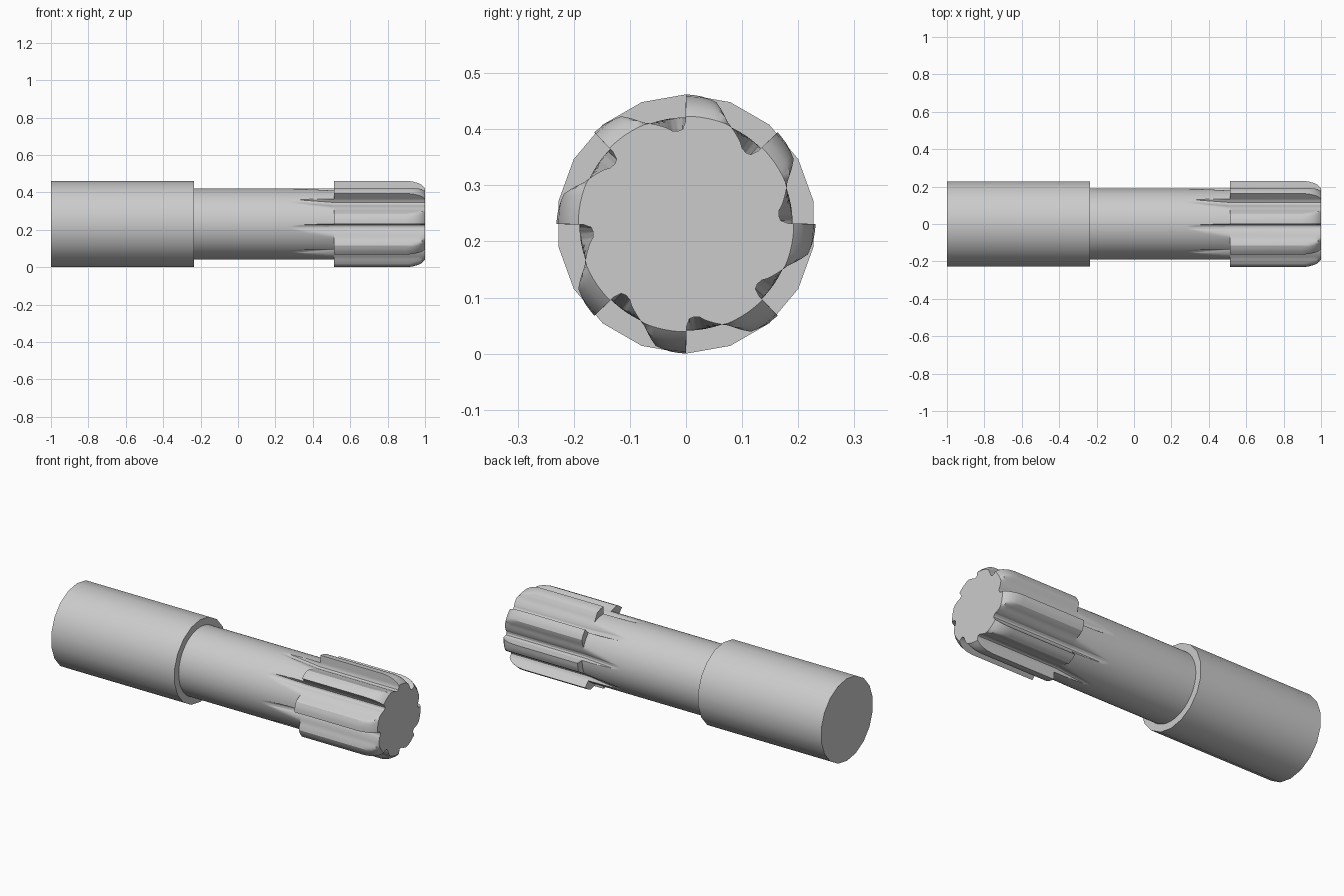
import bpy, bmesh
from math import sin, cos, radians

cube = bpy.data.objects.get("Cube")
if cube:
    bpy.data.objects.remove(cube, do_unlink=True)

AXIS_Z = 0.231
NECK_R = 0.19
TEETH = 8

steel = bpy.data.materials.new("steel_grey")
steel.use_nodes = True
steel.diffuse_color = (0.6, 0.6, 0.6, 1)
steel.node_tree.nodes["Principled BSDF"].inputs["Base Color"].default_value = (0.6, 0.6, 0.6, 1)


def loft(name, rings):
    """Skin closed rings of points and cap both ends."""
    bm = bmesh.new()
    loops = [[bm.verts.new(p) for p in ring] for ring in rings]
    n = len(loops[0])
    for a, b in zip(loops, loops[1:]):
        for i in range(n):
            j = (i + 1) % n
            bm.faces.new((a[i], a[j], b[j], b[i]))
    bm.faces.new(loops[0])
    bm.faces.new(loops[-1])
    bmesh.ops.remove_doubles(bm, verts=bm.verts, dist=1e-5)
    bmesh.ops.recalc_face_normals(bm, faces=bm.faces)
    mesh = bpy.data.meshes.new(name)
    bm.to_mesh(mesh)
    bm.free()
    mesh.materials.append(steel)
    obj = bpy.data.objects.new(name, mesh)
    bpy.context.collection.objects.link(obj)
    bpy.ops.object.select_all(action='DESELECT')
    obj.select_set(True)
    bpy.context.view_layer.objects.active = obj
    bpy.ops.object.shade_smooth_by_angle(angle=radians(28))
    return obj


def polar_ring(x, section):
    return [(x, r * sin(radians(a)), AXIS_Z + r * cos(radians(a))) for a, r in section]


# Shank: plain 18-sided bar
bar = [(20 * i, AXIS_Z) for i in range(18)]
loft("shank", [polar_ring(-1, bar), polar_ring(-0.235, bar)])

# One tooth as (angle, radius): land, relief slope, round flute, radial cutting face
tooth = [(0, 0.231), (7, 0.229), (14, 0.224), (22.3, 0.196), (33.8, 0.1745),
         (36.5, 0.168), (40, 0.166), (43, 0.169), (44.6, 0.182), (45, 0.231)]
STEPS = 4
section = []
for k in range(TEETH):
    for (a0, r0), (a1, r1) in zip(tooth, tooth[1:]):
        for s in range(STEPS):
            t = s / STEPS
            section.append((k * 45 + a0 + (a1 - a0) * t, r0 + (r1 - r0) * t))


def cutter_ring(x, cap, lift=0.0):
    return polar_ring(x, [(a, min(r + lift, cap)) for a, r in section])


# Neck, with the flutes running out into it
rings = [cutter_ring(-0.3, NECK_R, 0.1), cutter_ring(0.28, NECK_R, 0.1)]
RUNOUT = 10
for i in range(RUNOUT + 1):
    t = i / RUNOUT
    rings.append(cutter_ring(0.29 + 0.222 * t, NECK_R, 0.024 * (1 - t)))

# Toothed head, with a rounded nose
for x, cap in [(0.512, 0.24), (0.9, 0.231), (0.935, 0.227), (0.965, 0.218),
               (0.985, 0.207), (1.0, 0.192)]:
    rings.append(cutter_ring(x, cap))
loft("fluted_cutter", rings)
